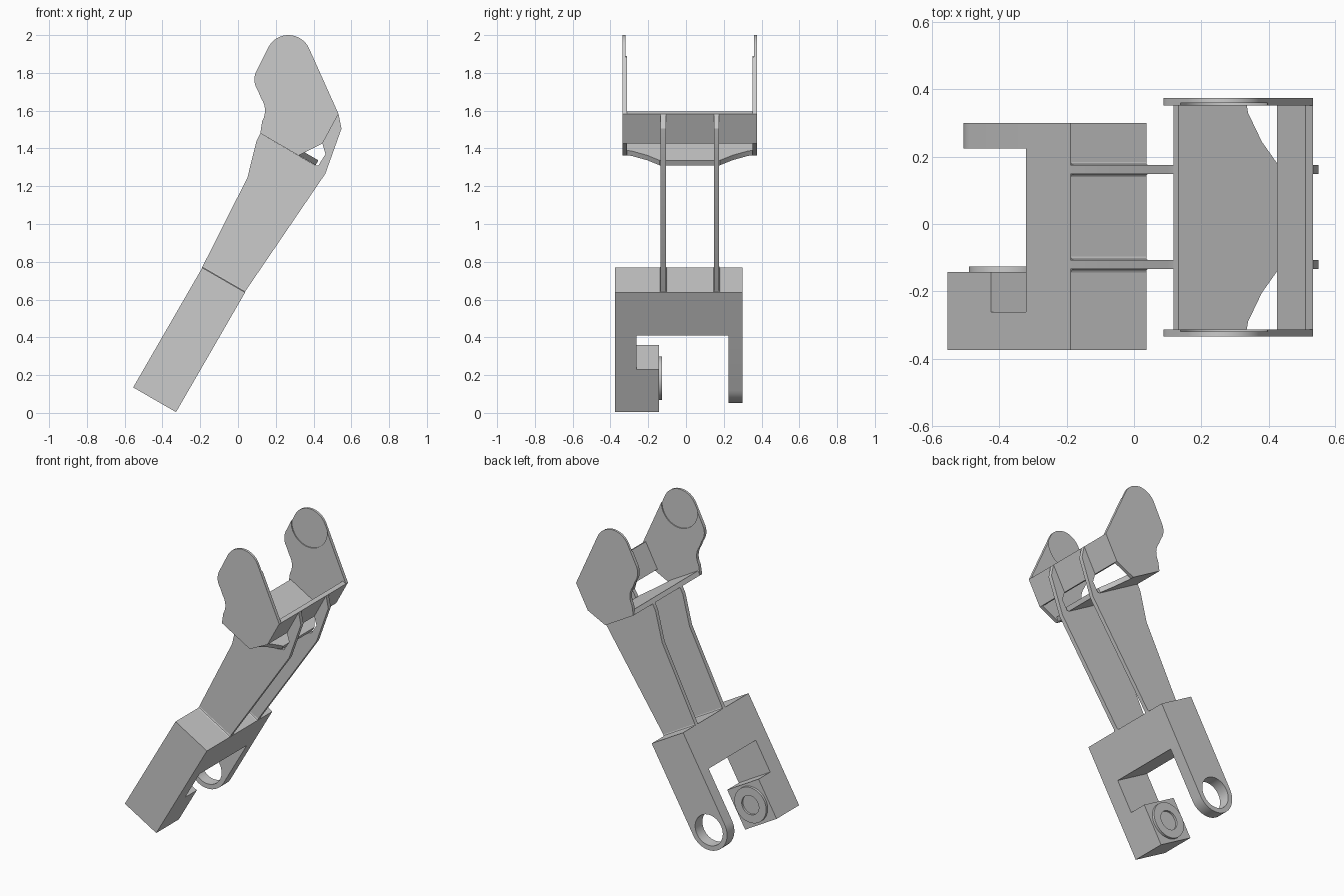
import bpy, bmesh, math
from mathutils import Vector

if "Cube" in bpy.data.objects:
    bpy.data.objects.remove(bpy.data.objects["Cube"], do_unlink=True)

grey = bpy.data.materials.new("plain grey")
grey.use_nodes = True
grey.diffuse_color = (0.6, 0.6, 0.6, 1)
grey.node_tree.nodes["Principled BSDF"].inputs["Base Color"].default_value = (0.6, 0.6, 0.6, 1)

# Tilted frame: U runs up the arm, V runs across it
TILT = math.radians(30)
U = Vector((math.sin(TILT), 0, math.cos(TILT)))
V = Vector((math.cos(TILT), 0, -math.sin(TILT)))
Y = Vector((0, 1, 0))
FOOT = Vector((-0.555, 0, 0.135))
WIDTH, LENGTH = 0.262, 0.732


def at(s, t, y=0.0):
    return FOOT + U * s + V * t + Y * y


def prism(name, points, depth):
    """Extrude a flat outline along a vector."""
    bm = bmesh.new()
    face = bm.faces.new([bm.verts.new(p) for p in points])
    new = bmesh.ops.extrude_face_region(bm, geom=[face])["geom"]
    bmesh.ops.translate(bm, vec=depth, verts=[g for g in new if isinstance(g, bmesh.types.BMVert)])
    bmesh.ops.recalc_face_normals(bm, faces=bm.faces)
    mesh = bpy.data.meshes.new(name)
    bm.to_mesh(mesh)
    bm.free()
    mesh.materials.append(grey)
    obj = bpy.data.objects.new(name, mesh)
    bpy.context.collection.objects.link(obj)
    return obj


def side_prism(name, xz, y0, y1):
    return prism(name, [Vector((x, y0, z)) for x, z in xz], Y * (y1 - y0))


def arc(cx, cz, r, start, end, n=12):
    angles = [math.radians(start + (end - start) * i / n) for i in range(n + 1)]
    return [(cx + r * math.cos(a), cz + r * math.sin(a)) for a in angles]


def cut(obj, cutter):
    mod = obj.modifiers.new("cut", 'BOOLEAN')
    mod.operation, mod.solver, mod.object = 'DIFFERENCE', 'EXACT', cutter
    bpy.context.view_layer.objects.active = obj
    bpy.ops.object.modifier_apply(modifier=mod.name)
    bpy.data.objects.remove(cutter, do_unlink=True)


def disc_outline(centre, r):
    return arc(centre.x, centre.z, r, 0, 360, 48)[:-1]


# Base block with its long leg and inward knob
outline = [(-0.375, 0), (-0.142, 0), (-0.142, 0.26), (-0.262, 0.26), (-0.262, 0.468),
           (0.225, 0.468), (0.30, 0.468), (0.30, LENGTH), (-0.375, LENGTH)]
prism("base_block", [at(s, 0, y) for y, s in outline], V * WIDTH)

# Round-ended leg with a bearing hole
pivot = at(WIDTH / 2, WIDTH / 2)
corners = [at(0.468, WIDTH), at(0.468, 0)]
leg_outline = arc(pivot.x, pivot.z, WIDTH / 2, 150, 330, 24) + [(c.x, c.z) for c in corners]
ring_leg = side_prism("ring_leg", leg_outline, 0.225, 0.30)
cut(ring_leg, side_prism("hole_cutter", disc_outline(pivot, 0.1), 0.2, 0.33))

# Bearing disc on the knob
bearing = side_prism("bearing_disc", disc_outline(pivot, 0.115), -0.145, -0.126)
cut(bearing, side_prism("bore_cutter", disc_outline(pivot, 0.062), -0.139, -0.1))

# Two ribs carrying the cradle, each with a small flared foot
rib = [(-0.19, 0.77), (0.05, 1.246), (0.098, 1.44), (0.118, 1.48), (0.41, 1.31),
       (0.426, 1.31), (0.463, 1.37), (0.447, 1.426), (0.532, 1.583), (0.548, 1.505),
       (0.463, 1.267), (0.036, 0.64)]
for name, y0, y1 in (("right_rib", -0.134, -0.107), ("left_rib", 0.149, 0.175)):
    side_prism(name, rib, y0, y1)
    flare = [(y0 - 0.01, 0), (y0 - 0.003, 0.003), (y0, 0.01), (y1, 0.01), (y1 + 0.003, 0.003), (y1 + 0.01, 0)]
    prism(name + "_foot", [at(LENGTH + h, 0.002, y) for y, h in flare], V * (WIDTH - 0.004))

# Cradle cheeks, thinned by a round recess on the inside
cheek = ([(0.118, 1.48)] + arc(0.03, 1.6, 0.113, -30, 35, 8) + arc(0.19, 1.765, 0.103, 215, 152, 8)
         + arc(0.267, 1.88, 0.12, 152, 25, 16) + [(0.532, 1.583), (0.447, 1.426), (0.32, 1.363)])
lobe = Vector((0.267, 0, 1.88))
for name, outer, inner, step in (("right_cheek", -0.335, -0.313, -0.007), ("left_cheek", 0.375, 0.353, 0.007)):
    plate = side_prism(name, cheek, outer, inner)
    cut(plate, side_prism("recess_cutter", disc_outline(lobe, 0.13), inner + step, inner - step * 3))

# Cradle floor, its free edge drawn in toward the cheeks
MID, HALF = 0.02, 0.335
edge = [(HALF, 0), (HALF, 0.233), (0.31, 0.238), (0.225, 0.285), (0.16, 0.338)]
floor = edge + [(-y, t) for y, t in reversed(edge)]
corner = Vector((0.118, MID, 1.48))
prism("cradle_floor", [corner + V * t + Y * y for y, t in floor], U * 0.03)

# Cradle back plate
back = [Vector((0.447, 0, 1.426)), Vector((0.532, 0, 1.583))]
back += [p - V * 0.025 for p in reversed(back)]
side_prism("cradle_back", [(p.x, p.z) for p in back], MID - HALF, MID + HALF)

# Smooth the curved edges, keep corners sharp
bpy.ops.object.select_all(action='DESELECT')
for obj in bpy.context.collection.objects:
    if obj.type == 'MESH':
        obj.select_set(True)
        bpy.context.view_layer.objects.active = obj
bpy.ops.object.shade_smooth_by_angle(angle=math.radians(25))
